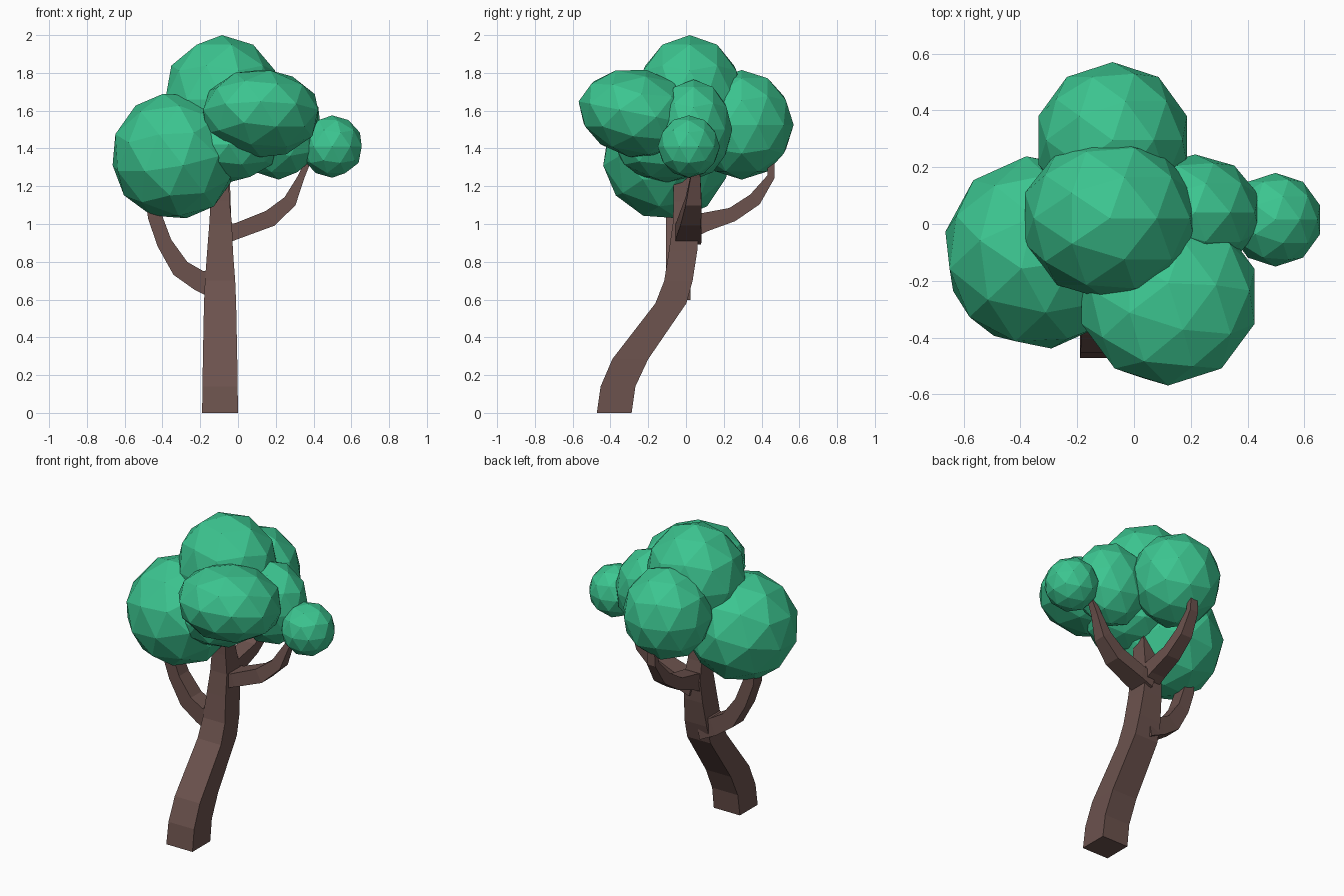
import bpy, bmesh
from mathutils import Vector

if "Cube" in bpy.data.objects:
    bpy.data.objects.remove(bpy.data.objects["Cube"])


def material(name, rgb):
    m = bpy.data.materials.new(name)
    m.diffuse_color = (*rgb, 1)
    m.use_nodes = True
    m.node_tree.nodes["Principled BSDF"].inputs["Base Color"].default_value = m.diffuse_color
    return m


bark = material("bark", (0.15, 0.085, 0.075))
leaf = material("leaf", (0.045, 0.56, 0.28))


def loft(name, rings):
    """Square tube through rings of (centre, half side vector, half up vector)."""
    bm = bmesh.new()
    loops = [[bm.verts.new(c + a * u + b * v) for a, b in ((-1, -1), (1, -1), (1, 1), (-1, 1))]
             for c, u, v in rings]
    for lo, hi in zip(loops, loops[1:]):
        for i in range(4):
            j = (i + 1) % 4
            bm.faces.new((lo[i], lo[j], hi[j], hi[i]))
    bm.faces.new(loops[0])
    bm.faces.new(loops[-1])
    bmesh.ops.recalc_face_normals(bm, faces=bm.faces)
    mesh = bpy.data.meshes.new(name)
    bm.to_mesh(mesh)
    bm.free()
    mesh.materials.append(bark)
    bpy.context.collection.objects.link(bpy.data.objects.new(name, mesh))


def branch(name, side, path):
    """path: (point, half width, half thickness); side: constant width direction."""
    pts = [Vector(p[0]) for p in path]
    rings = []
    for i, (p, w, t) in enumerate(path):
        tangent = pts[min(i + 1, len(pts) - 1)] - pts[max(i - 1, 0)]
        up = tangent.cross(side).normalized()
        rings.append((pts[i], side * w, up * t))
    loft(name, rings)


def blob(name, centre, radii, rot=(0, 0, 0)):
    bpy.ops.mesh.primitive_ico_sphere_add(subdivisions=2, radius=1, location=centre, rotation=rot)
    ob = bpy.context.object
    ob.name = name
    ob.scale = radii
    ob.data.materials.append(leaf)


# trunk: z, x centre, y centre, half x, half y
trunk = [(0, -.095, -.38, .095, .092), (.14, -.095, -.36, .093, .092), (.285, -.095, -.295, .091, .095),
         (.58, -.095, -.08, .085, .082), (.70, -.095, -.04, .080, .075), (.86, -.095, -.015, .068, .075),
         (1.0, -.092, 0, .060, .070), (1.12, -.095, -.01, .050, .055), (1.3, -.095, -.02, .045, .045)]
loft("trunk", [(Vector((x, y, z)), Vector((hx, 0, 0)), Vector((0, hy, 0))) for z, x, y, hx, hy in trunk])

# branches
X, Y = Vector((1, 0, 0)), Vector((0, 1, 0))
branch("left_branch", Y, [((-.10, -.04, .68), .065, .085), ((-.205, -.045, .70), .06, .055),
                          ((-.305, -.05, .765), .055, .05), ((-.39, -.055, .90), .05, .04),
                          ((-.44, -.06, 1.04), .045, .038), ((-.45, -.06, 1.15), .04, .035)])
branch("right_branch", Y, [((-.09, .01, .94), .07, .05), ((.0, .015, .965), .068, .042),
                           ((.17, .025, 1.03), .055, .045), ((.275, .04, 1.12), .042, .036),
                           ((.335, .05, 1.25), .026, .018), ((.37, .05, 1.33), .02, .015)])
branch("back_branch", X, [((-.09, 0, .97), .055, .06), ((-.09, .10, 1.01), .052, .05),
                          ((-.085, .245, 1.05), .047, .038), ((-.08, .365, 1.13), .04, .036),
                          ((-.075, .45, 1.25), .03, .02), ((-.075, .45, 1.32), .025, .018)])

# foliage clumps
blob("top_foliage", (-.085, .02, 1.66), (.315, .29, .34))
blob("left_foliage", (-.335, -.1, 1.36), (.34, .345, .34), (.15, -.2, .1))
blob("front_foliage", (.12, -.255, 1.585), (.32, .32, .235), (-.2, 0, 0))
blob("back_foliage", (-.075, .295, 1.525), (.275, .275, .29))
blob("right_foliage", (.215, .04, 1.5), (.235, .205, .265))
blob("small_right_foliage", (.498, .015, 1.41), (.165, .165, .165))
blob("inner_foliage", (-.05, -.1, 1.42), (.27, .28, .2))
